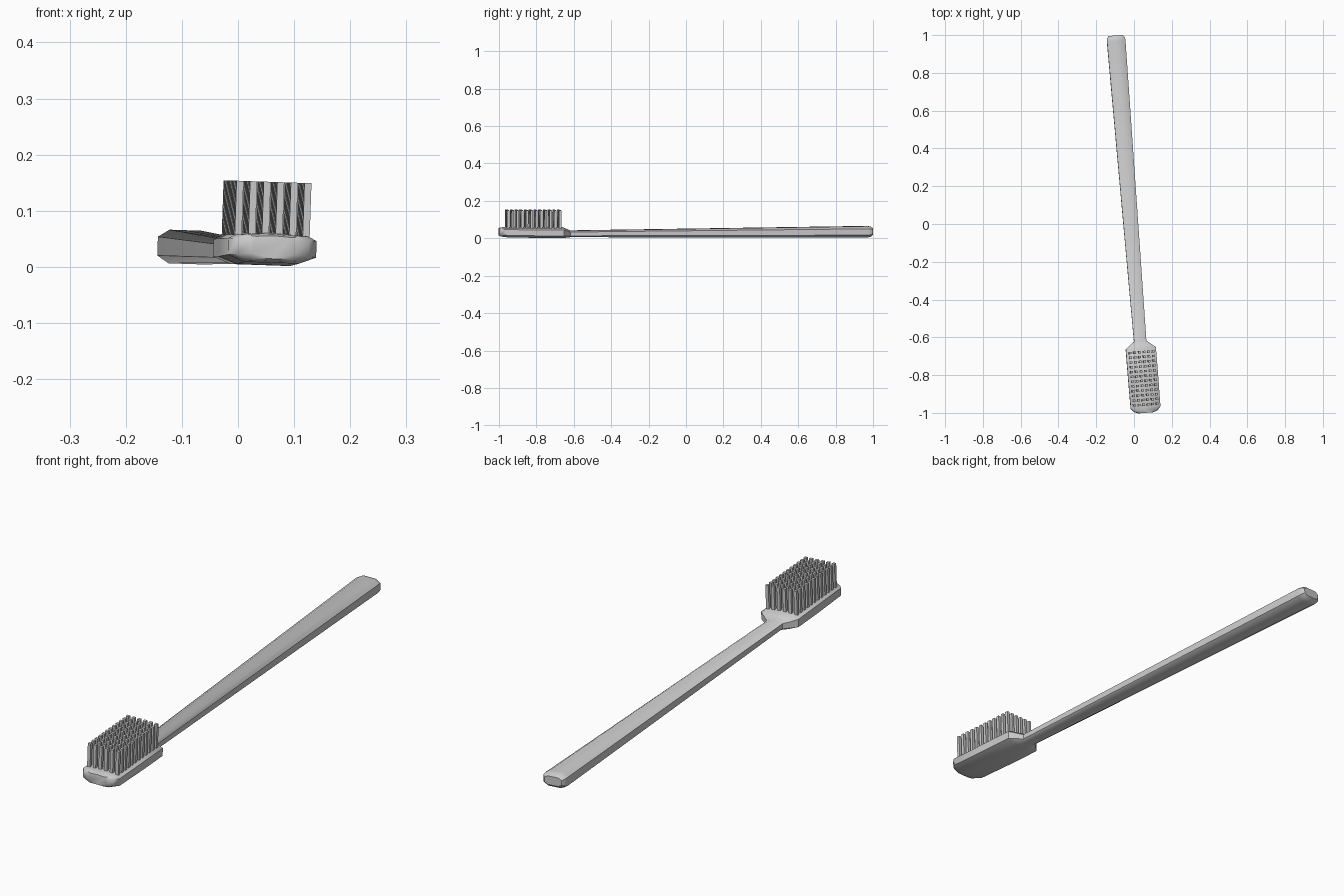
import bpy, bmesh
from mathutils import Matrix, Vector

if "Cube" in bpy.data.objects:
    bpy.data.objects.remove(bpy.data.objects["Cube"])

# Whole brush lies along local y, then is yawed and slightly rolled
POSE = (Matrix.Translation((-0.018, 0, 0.0015)) @ Matrix.Rotation(0.08, 4, 'Z')
        @ Matrix.Rotation(0.034, 4, 'Y'))


def finish(bm, name, angle):
    bmesh.ops.recalc_face_normals(bm, faces=bm.faces)
    bmesh.ops.transform(bm, matrix=POSE, verts=bm.verts)
    me = bpy.data.meshes.new(name)
    bm.to_mesh(me)
    bm.free()
    ob = bpy.data.objects.new(name, me)
    bpy.context.collection.objects.link(ob)
    bpy.ops.object.select_all(action='DESELECT')
    ob.select_set(True)
    bpy.context.view_layer.objects.active = ob
    if angle:
        bpy.ops.object.shade_smooth_by_angle(angle=angle)
    return ob


def section(bm, y, w, zb, zt, kt, kb, crown):
    """Chamfered ten-sided cross-section with a crowned top."""
    h = zt - zb
    half = [(kb * w, zb), (w, zb + 0.22 * h), (w, zt - 0.22 * h), (kt * w, zt - crown)]
    pts = half + [(0, zt)] + [(-x, z) for x, z in reversed(half)] + [(0, zb)]
    return [bm.verts.new((x, y, z)) for x, z in pts]


# Handle and head: one lofted body (y, half width, bottom, top, top k, bottom k, crown)
body = [
    (-1.003, 0.040, 0.013, 0.054, 0.80, 0.70, 0.002),
    (-0.993, 0.064, 0.009, 0.057, 0.80, 0.65, 0.003),
    (-0.974, 0.079, 0.006, 0.059, 0.80, 0.62, 0.004),
    (-0.800, 0.080, 0.002, 0.059, 0.80, 0.60, 0.004),
    (-0.660, 0.080, 0.002, 0.058, 0.80, 0.60, 0.004),
    (-0.643, 0.060, 0.003, 0.050, 0.75, 0.60, 0.003),
    (-0.622, 0.033, 0.005, 0.041, 0.60, 0.60, 0.001),
    (0.972, 0.049, 0.004, 0.064, 0.58, 0.58, 0.000),
    (0.990, 0.047, 0.008, 0.061, 0.58, 0.58, 0.000),
    (1.001, 0.037, 0.018, 0.053, 0.60, 0.60, 0.000),
]
bm = bmesh.new()
rings = [section(bm, *s) for s in body]
for a, b in zip(rings, rings[1:]):
    for i in range(len(a)):
        j = (i + 1) % len(a)
        bm.faces.new((a[i], a[j], b[j], b[i]))
bm.faces.new(rings[0])
bm.faces.new(rings[-1])
finish(bm, "handle_and_head", 0.75)

# Bristles: grid of square tufts
COLS, ROWS, PITCH_X, PITCH_Y, SIZE = 6, 12, 0.0243, 0.0253, 0.0125
bm = bmesh.new()
for c in range(COLS):
    for r in range(ROWS):
        pos = Vector(((c - (COLS - 1) / 2) * PITCH_X,
                      -0.82 + (r - (ROWS - 1) / 2) * PITCH_Y, 0.0995))
        bmesh.ops.create_cube(bm, size=1, matrix=Matrix.Translation(pos)
                              @ Matrix.Diagonal((SIZE, SIZE, 0.101, 1)))
finish(bm, "bristles", 0)
